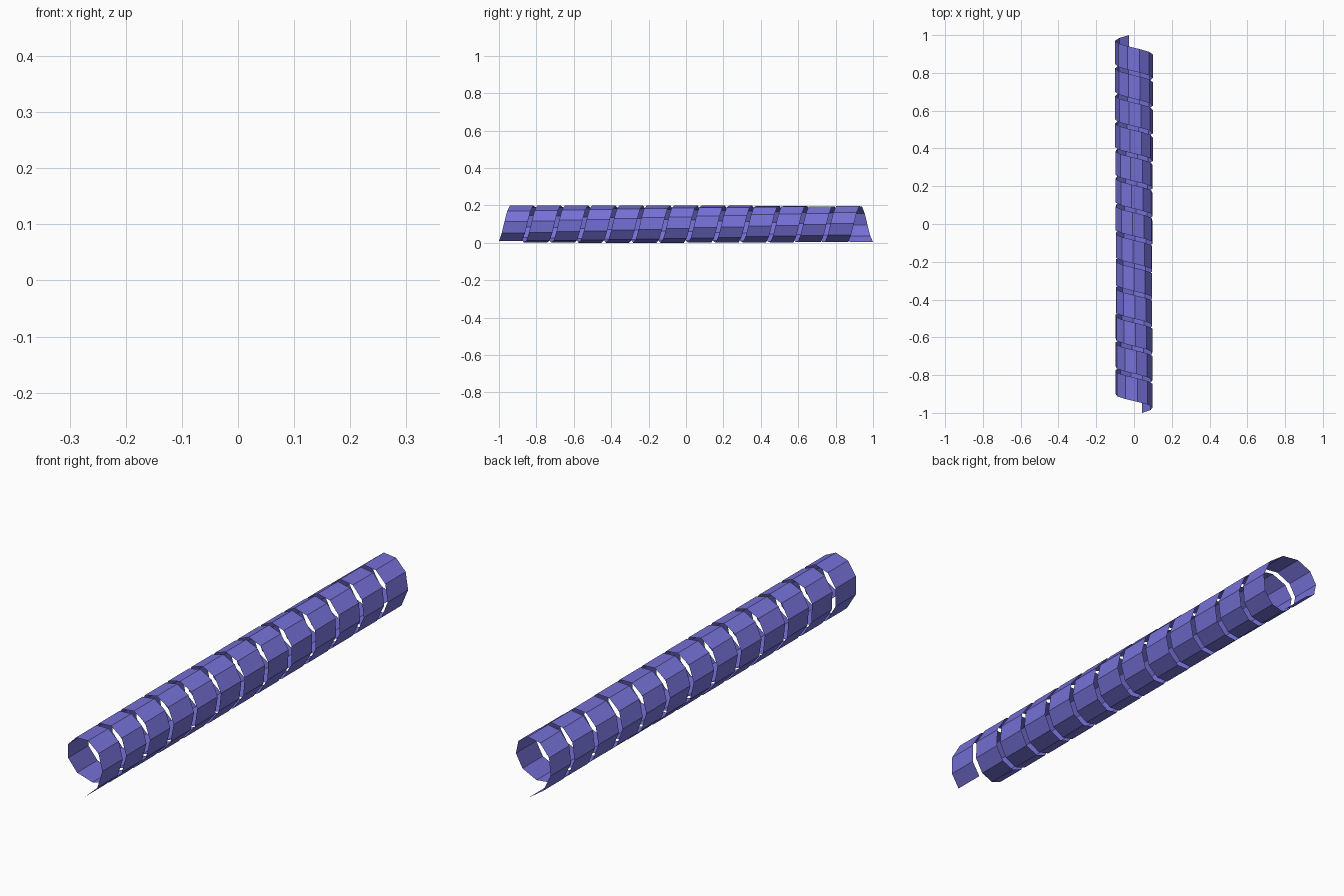
import bpy, bmesh, math

if "Cube" in bpy.data.objects:
    bpy.data.objects.remove(bpy.data.objects["Cube"])

# Helical ribbon lying along y
RADIUS, PITCH, WIDTH = 0.1, 0.1455, 0.1245
START, END, STEPS = math.radians(-65), math.radians(255 + 360 * 12), 128

mat = bpy.data.materials.new("violet blue")
mat.diffuse_color = (0.18, 0.165, 0.68, 1)
mat.use_nodes = True
mat.node_tree.nodes["Principled BSDF"].inputs["Base Color"].default_value = mat.diffuse_color

bm = bmesh.new()
prev = None
for i in range(STEPS + 1):
    a = START + (END - START) * i / STEPS
    y = -1 + PITCH * (a - START) / (2 * math.pi)
    x, z = RADIUS * math.cos(a), RADIUS + RADIUS * math.sin(a)
    pair = [bm.verts.new((x, y, z)), bm.verts.new((x, y + WIDTH, z))]
    if prev:
        bm.faces.new((prev[0], pair[0], pair[1], prev[1]))
    prev = pair
bm.normal_update()
# Make sure the faces point outward
f = next(iter(bm.faces))
c = f.calc_center_median()
if f.normal.x * c.x + f.normal.z * (c.z - RADIUS) < 0:
    bmesh.ops.reverse_faces(bm, faces=bm.faces[:])

mesh = bpy.data.meshes.new("spiral_ribbon")
bm.to_mesh(mesh)
bm.free()
mesh.materials.append(mat)
obj = bpy.data.objects.new("spiral_ribbon", mesh)
bpy.context.collection.objects.link(obj)
